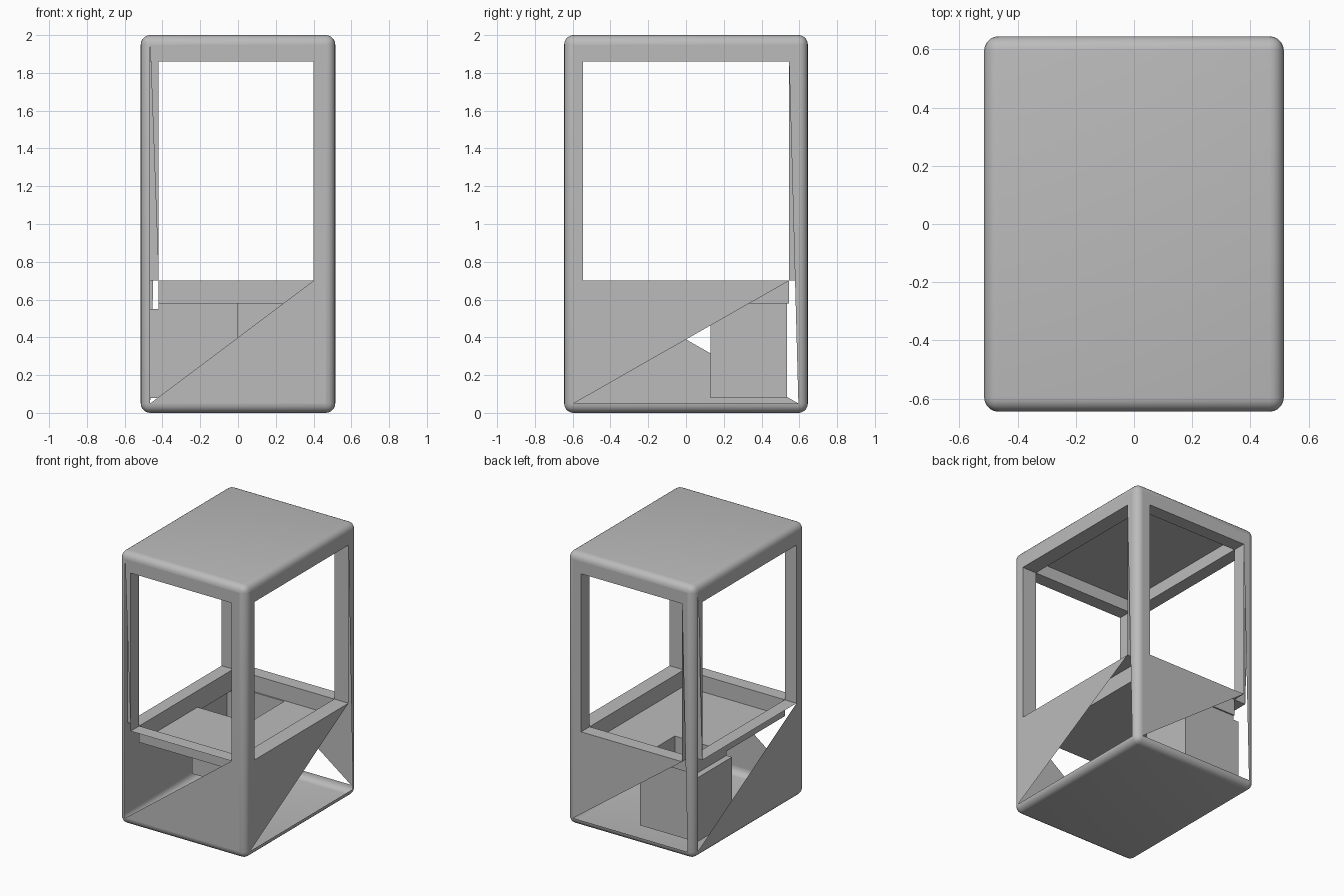
import bpy, bmesh, math
from mathutils import Matrix

if "Cube" in bpy.data.objects:
    bpy.data.objects.remove(bpy.data.objects["Cube"], do_unlink=True)

grey = bpy.data.materials.new("plain grey")
grey.use_nodes = True
COLOUR = (0.5, 0.5, 0.5, 1)
grey.diffuse_color = COLOUR
grey.node_tree.nodes["Principled BSDF"].inputs["Base Color"].default_value = COLOUR

HX, HY, TOP = 0.515, 0.645, 2.0        # outer half sizes and height
R = 0.05                               # rounded edge radius
LEFT, RIGHT, DEEP = -0.42, 0.40, 0.546  # cabin extents
SILL, LINTEL = 0.70, 1.86
FLOOR, CEILING = 0.58, 1.95
POCKET_Y, POCKET_BACK, POCKET_LOW, POCKET_LID = 0.13, 0.536, 0.08, 0.55


def finish(name, bm, smooth=False):
    bmesh.ops.remove_doubles(bm, verts=bm.verts, dist=0.0005)
    mesh = bpy.data.meshes.new(name)
    bm.to_mesh(mesh)
    bm.free()
    mesh.materials.append(grey)
    obj = bpy.data.objects.new(name, mesh)
    bpy.context.collection.objects.link(obj)
    if smooth:
        bpy.ops.object.select_all(action='DESELECT')
        obj.select_set(True)
        bpy.context.view_layer.objects.active = obj
        bpy.ops.object.shade_smooth_by_angle(angle=math.radians(35))
    return obj


def face(bm, *points):
    bm.faces.new([bm.verts.new(p) for p in points])


def rect_x(bm, x, y0, y1, z0, z1):
    face(bm, (x, y0, z0), (x, y1, z0), (x, y1, z1), (x, y0, z1))


def rect_y(bm, y, x0, x1, z0, z1):
    face(bm, (x0, y, z0), (x1, y, z0), (x1, y, z1), (x0, y, z1))


def rect_z(bm, z, x0, x1, y0, y1):
    face(bm, (x0, y0, z), (x1, y0, z), (x1, y1, z), (x0, y1, z))


# Rounded outer casing with its four flat sides removed
bm = bmesh.new()
bmesh.ops.create_cube(bm, size=1, matrix=Matrix.Translation((0, 0, TOP / 2))
                      @ Matrix.Diagonal((2 * HX, 2 * HY, TOP, 1)))
bmesh.ops.bevel(bm, geom=bm.edges[:], offset=R, segments=5, profile=0.5,
                affect='EDGES')
sides = [f for f in bm.faces if f.calc_area() > 0.5 and abs(f.normal.z) < 0.5]
bmesh.ops.delete(bm, geom=sides, context='FACES')
finish("casing", bm, smooth=True)

# Side panels: mapping from (across, outward, up), sizes, and whether the
# opening in the lower panel lies above the diagonal
SIDES = {
    "front": (lambda u, d, z: (u, -d, z), HX, HY, LEFT, RIGHT, DEEP, True),
    "right": (lambda u, d, z: (-d, -u, z), HY, HX, -DEEP, DEEP, -LEFT, True),
    "left": (lambda u, d, z: (d, u, z), HY, HX, -DEEP, DEEP, RIGHT, False),
    "back": (lambda u, d, z: (-u, d, z), HX, HY, -RIGHT, -LEFT, DEEP, False),
}
for name, (at, half, out, u0, u1, deep, open_above) in SIDES.items():
    w = half - R
    tl, tr = at(-w, out, TOP - R), at(w, out, TOP - R)
    bl, br = at(-w, out, R), at(w, out, R)
    corners = [(u0, LINTEL), (u1, LINTEL), (u1, SILL), (u0, SILL)]
    itl, itr, ibr, ibl = [at(u, out, z) for u, z in corners]
    bm = bmesh.new()
    face(bm, tl, itl, itr, tr)
    if open_above:
        face(bm, tr, itr, ibr, br)
        face(bm, tl, ibl, itl)
        face(bm, bl, br, ibr)
    else:
        face(bm, tl, bl, ibl, itl)
        face(bm, tr, itr, br)
        face(bm, bl, ibr, ibl)
    finish(name + "_panel", bm)

    # Window reveal running from the panel in to the cabin
    bm = bmesh.new()
    for i in range(4):
        (ua, za), (ub, zb) = corners[i], corners[(i + 1) % 4]
        face(bm, at(ua, out, za), at(ub, out, zb), at(ub, deep, zb), at(ua, deep, za))
    finish(name + "_window_reveal", bm)

# Cabin lining: low walls under the sills, upper walls and ceiling
bm = bmesh.new()
for z0, z1 in ((FLOOR, SILL), (LINTEL, CEILING)):
    for x in (LEFT, RIGHT):
        rect_x(bm, x, -DEEP, DEEP, z0, z1)
    for y in (-DEEP, DEEP):
        rect_y(bm, y, LEFT, RIGHT, z0, z1)
rect_z(bm, CEILING, LEFT, RIGHT, -DEEP, DEEP)
finish("cabin_lining", bm)

# Cabin floor around the pocket opening
bm = bmesh.new()
rect_z(bm, FLOOR, LEFT, RIGHT, -DEEP, POCKET_Y)
rect_z(bm, FLOOR, 0, RIGHT, POCKET_Y, DEEP)
rect_z(bm, FLOOR, LEFT, 0, POCKET_BACK, DEEP)
finish("cabin_floor", bm)

# Deep pocket hanging below the floor, reaching under the side sill
bm = bmesh.new()
edge = -HX + R
rect_z(bm, POCKET_LOW, edge, 0, POCKET_Y, POCKET_BACK)
rect_z(bm, POCKET_LID, edge, LEFT, POCKET_Y, POCKET_BACK)
rect_x(bm, edge, POCKET_Y, POCKET_BACK, POCKET_LOW, POCKET_LID)
rect_x(bm, LEFT, POCKET_Y, POCKET_BACK, POCKET_LID, FLOOR)
rect_x(bm, 0, POCKET_Y, POCKET_BACK, POCKET_LOW, FLOOR)
for y in (POCKET_Y, POCKET_BACK):
    rect_y(bm, y, edge, LEFT, POCKET_LOW, POCKET_LID)
    rect_y(bm, y, LEFT, 0, POCKET_LOW, FLOOR)
finish("floor_pocket", bm)
